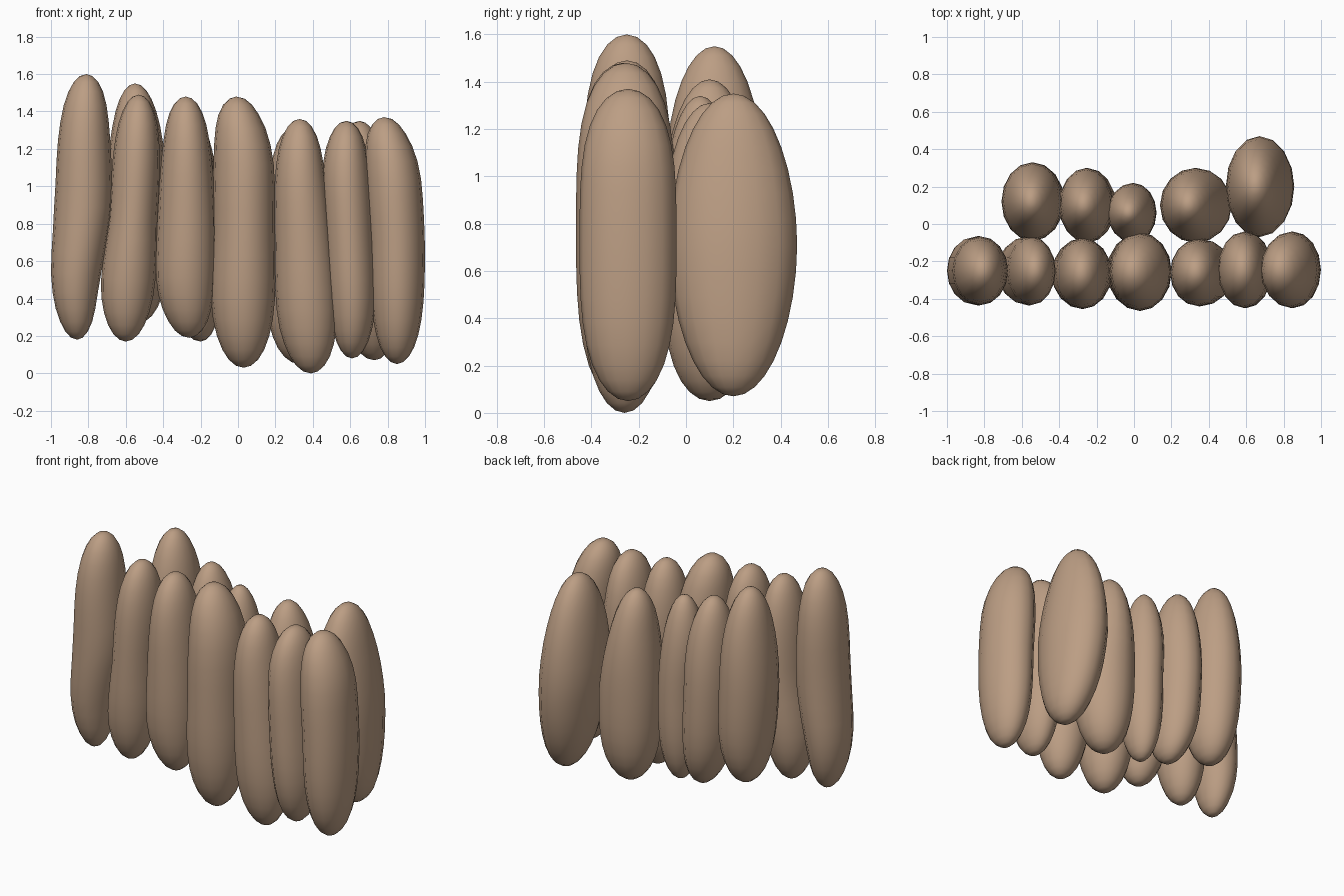
import bpy, bmesh, math

if "Cube" in bpy.data.objects:
    bpy.data.objects.remove(bpy.data.objects["Cube"])

SIDES, RINGS = 16, 18
STATIONS = (0.0, 0.2, 0.5, 0.8, 1.0)

skin = bpy.data.materials.new("tan skin")
skin.diffuse_color = (0.50, 0.34, 0.23, 1)
skin.use_nodes = True
skin.node_tree.nodes["Principled BSDF"].inputs["Base Color"].default_value = skin.diffuse_color


def profile(t, p):
    """Relative radius at height t; p = (bottom, top) bluntness."""
    return math.sqrt(max(0.0, 1 - abs(2 * t - 1) ** (p[0] if t < 0.5 else p[1])))


def interp(t, vals):
    for i in range(4):
        a, b = STATIONS[i], STATIONS[i + 1]
        if t <= b:
            f = (t - a) / (b - a)
            return vals[i] * (1 - f) + vals[i + 1] * f
    return vals[-1]


def tuber(name, px, py, z0, z1, xb, xt, low, mid, high, y, ry):
    """Upright blunt spindle: tip positions plus left/right edges at three heights."""
    edges = (low, mid, high)
    mids = [(a + b) / 2 for a, b in edges]
    half = [(b - a) / 2 / profile(t, px) for (a, b), t in zip(edges, (0.2, 0.5, 0.8))]
    centre = [xb] + mids + [xt]
    width = [half[0]] + half + [half[2]]
    bm = bmesh.new()
    rings = []
    for i in range(1, RINGS):
        t = (1 - math.cos(math.pi * i / RINGS)) / 2
        rx, r_y = interp(t, width) * profile(t, px), ry * profile(t, py)
        # soften the bend by averaging the centre line
        cx = (interp(max(0, t - 0.06), centre) + interp(t, centre)
              + interp(min(1, t + 0.06), centre)) / 3
        z = z0 + (z1 - z0) * t
        rings.append([bm.verts.new((cx + rx * math.cos(a), y + r_y * math.sin(a), z))
                      for a in (2 * math.pi * k / SIDES for k in range(SIDES))])
    bottom, top = bm.verts.new((xb, y, z0)), bm.verts.new((xt, y, z1))
    for k in range(SIDES):
        n = (k + 1) % SIDES
        for lo, hi in zip(rings, rings[1:]):
            bm.faces.new((lo[k], lo[n], hi[n], hi[k]))
        bm.faces.new((bottom, rings[0][n], rings[0][k]))
        bm.faces.new((top, rings[-1][k], rings[-1][n]))
    for f in bm.faces:
        f.smooth = True
    mesh = bpy.data.meshes.new(name)
    bm.to_mesh(mesh)
    bm.free()
    mesh.materials.append(skin)
    bpy.context.collection.objects.link(bpy.data.objects.new(name, mesh))


# Front row, left to right: z range, tip x, edges low/mid/high, y centre, y radius
front = [
    (0.18, 1.60, -0.86, -0.81, (-1.0, -0.75), (-0.98, -0.67), (-0.955, -0.69), -0.25, 0.185),
    (0.17, 1.49, -0.60, -0.53, (-0.735, -0.45), (-0.69, -0.43), (-0.66, -0.42), -0.25, 0.185),
    (0.19, 1.48, -0.26, -0.28, (-0.435, -0.13), (-0.43, -0.12), (-0.40, -0.15), -0.265, 0.19),
    (0.03, 1.48, 0.03, -0.01, (-0.14, 0.19), (-0.135, 0.20), (-0.125, 0.185), -0.255, 0.21),
    (0.00, 1.36, 0.39, 0.33, (0.215, 0.53), (0.195, 0.51), (0.20, 0.46), -0.26, 0.18),
    (0.08, 1.35, 0.61, 0.58, (0.49, 0.735), (0.46, 0.73), (0.45, 0.70), -0.245, 0.205),
    (0.05, 1.37, 0.85, 0.78, (0.72, 0.985), (0.70, 1.0), (0.68, 0.97), -0.245, 0.205),
]
# Back row, left to right
back = [
    (0.27, 1.55, -0.53, -0.55, (-0.68, -0.38), (-0.71, -0.38), (-0.675, -0.41), 0.12, 0.21),
    (0.17, 1.41, -0.20, -0.27, (-0.37, -0.10), (-0.40, -0.11), (-0.385, -0.13), 0.10, 0.20),
    (0.13, 1.34, -0.01, -0.03, (-0.12, 0.11), (-0.13, 0.12), (-0.14, 0.09), 0.06, 0.16),
    (0.05, 1.31, 0.33, 0.29, (0.16, 0.51), (0.14, 0.52), (0.17, 0.44), 0.10, 0.20),
    (0.07, 1.35, 0.73, 0.65, (0.55, 0.85), (0.49, 0.85), (0.515, 0.79), 0.20, 0.27),
]
for i, row in enumerate(front):
    tuber(f"front_tuber_{i + 1}", (3.3, 3.8), (3.0, 3.6), *row)
for i, row in enumerate(back):
    py = (1.9, 1.9) if i == 4 else (3.2, 2.2)
    tuber(f"back_tuber_{i + 1}", (3.2, 2.6), py, *row)
